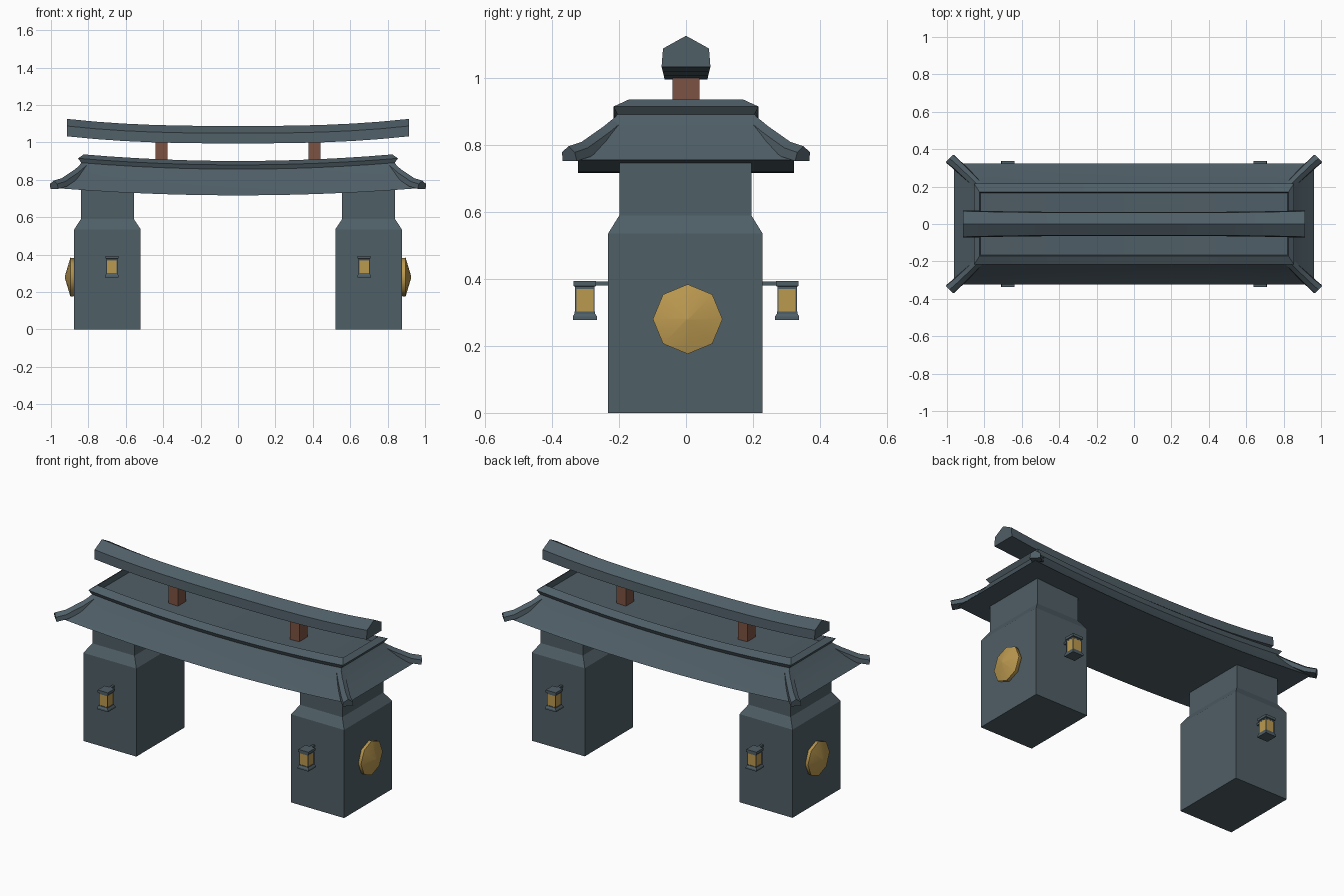
import bpy, bmesh, math
from mathutils import Vector

if "Cube" in bpy.data.objects:
    bpy.data.objects.remove(bpy.data.objects["Cube"])


def material(name, rgb):
    m = bpy.data.materials.new(name)
    m.diffuse_color = (*rgb, 1)
    m.use_nodes = True
    m.node_tree.nodes["Principled BSDF"].inputs["Base Color"].default_value = m.diffuse_color
    return m


SLATE = material("slate", (0.078, 0.112, 0.133))
GOLD = material("gold", (0.50, 0.32, 0.08))
BROWN = material("red_brown_wood", (0.20, 0.085, 0.055))


def loft(name, rings, mat, smooth=None, caps=True):
    """Skin closed rings of points; cap the ends with fans, or with strips if caps is 'strip'."""
    bm = bmesh.new()
    vs = [[bm.verts.new(p) for p in r] for r in rings]
    n = len(rings[0])
    for a, b in zip(vs, vs[1:]):
        for i in range(n):
            j = (i + 1) % n
            bm.faces.new((a[i], a[j], b[j], b[i]))
    for r in (vs[0], vs[-1]):
        if caps == "strip":  # front edge point i pairs with back edge point n-1-i
            for i in range(n // 2 - 1):
                bm.faces.new((r[i], r[i + 1], r[n - 2 - i], r[n - 1 - i]))
        else:
            bm.faces.new(r)
    bmesh.ops.recalc_face_normals(bm, faces=bm.faces)
    me = bpy.data.meshes.new(name)
    bm.to_mesh(me)
    bm.free()
    me.materials.append(mat)
    ob = bpy.data.objects.new(name, me)
    bpy.context.collection.objects.link(ob)
    if smooth:
        bpy.ops.object.select_all(action="DESELECT")
        ob.select_set(True)
        bpy.context.view_layer.objects.active = ob
        bpy.ops.object.shade_smooth_by_angle(angle=math.radians(smooth))
    return ob


def rect(cx, cy, hx, hy, z):
    return [(cx - hx, cy - hy, z), (cx + hx, cy - hy, z), (cx + hx, cy + hy, z), (cx - hx, cy + hy, z)]


def stack(name, cx, cy, levels, mat):
    """Square-section part from (half x, half y, z) levels."""
    return loft(name, [rect(cx, cy, *l) for l in levels], mat)


def sagging_rect(hx, hy, z, lift, n=12):
    """Rectangle whose long sides curve upwards towards the ends."""
    xs = [hx * (2 * i / n - 1) for i in range(n + 1)]
    front = [(x, -hy, z + lift * (x / hx) ** 2) for x in xs]
    return front + [(x, hy, zz) for x, _, zz in reversed(front)]


# Main hipped roof and the raised rim with its sunken top panel
loft("roof", [sagging_rect(*l) for l in (
    (0.962, 0.323, 0.717, 0.038), (0.898, 0.264, 0.780, 0.036), (0.835, 0.203, 0.860, 0.034))],
    SLATE, 30, "strip")
loft("roof_rim", [sagging_rect(*l) for l in (
    (0.835, 0.203, 0.852, 0.035), (0.855, 0.216, 0.880, 0.035),
    (0.825, 0.170, 0.901, 0.035), (0.820, 0.165, 0.872, 0.030))],
    SLATE, 30, "strip")

# Top ridge beam: house-shaped section swept along a sagging line
ridge = []
for i in range(13):
    t = i / 6 - 1
    k = 0.064 + 0.009 * abs(t) ** 3
    z = 0.995 + 0.038 * abs(t) ** 2.7
    ridge.append([(0.915 * t, y, z + h) for y, h in (
        (-k, 0), (-k * 0.94, 0.055), (0, 0.093), (k * 0.94, 0.055), (k, 0))])
loft("top_ridge_beam", ridge, SLATE, 30)

for sx in (-1, 1):
    side = "left" if sx < 0 else "right"

    # Pillar with a narrowed neck
    stack(side + "_pillar", sx * 0.698, -0.002,
          [(0.178, 0.231, 0), (0.178, 0.231, 0.535), (0.142, 0.197, 0.59), (0.142, 0.197, 0.765)], SLATE)

    # Short posts carrying the ridge beam
    stack(side + "_ridge_post", sx * 0.408, 0, [(0.032, 0.04, 0.865), (0.032, 0.04, 1.02)], BROWN)

    # Eight-sided domed boss on the outer face
    loft(side + "_boss", [[(sx * x, 0.005 + r * math.sin(a * math.pi / 4), 0.28 + r * math.cos(a * math.pi / 4))
                           for a in range(8)]
                          for x, r in ((0.865, 0.09), (0.876, 0.102), (0.896, 0.104), (0.926, 0.004))],
         GOLD, 50)

    for sy in (-1, 1):
        tag = side + ("_front" if sy < 0 else "_back")

        # Hip beams running out to upturned corners
        d = Vector((sx, sy, 0)).normalized()
        w = Vector((-d.y, d.x, 0))
        path = [(0.80, 0.170, 0.868, 0.026), (0.865, 0.238, 0.812, 0.026),
                (0.935, 0.305, 0.765, 0.028), (0.982, 0.347, 0.752, 0.030)]
        rings = []
        for i, (x, y, z, k) in enumerate(path):
            p = Vector((sx * x, sy * y, z))
            top = p + d * (0.010 if i < 3 else 0.006)
            rings.append([p - w * k, top - w * k * 0.9 + Vector((0, 0, 0.026)),
                          top + Vector((0, 0, 0.044)),
                          top + w * k * 0.9 + Vector((0, 0, 0.026)), p + w * k])
        loft(tag + "_hip_beam", rings, SLATE, 30)

        # Lantern: base, glowing body, corner bars, cap and wall arm
        lx, ly = sx * 0.674, sy * 0.302
        stack(tag + "_lantern_base", lx, ly,
              [(0.036, 0.036, 0.278), (0.036, 0.036, 0.288), (0.031, 0.031, 0.296), (0.031, 0.031, 0.302)], SLATE)
        stack(tag + "_lantern_body", lx, ly, [(0.028, 0.028, 0.30), (0.028, 0.028, 0.372)], GOLD)
        for bx in (-1, 1):
            for by in (-1, 1):
                stack(tag + "_lantern_bar", lx + bx * 0.0275, ly + by * 0.0275,
                      [(0.002, 0.002, 0.30), (0.002, 0.002, 0.372)], SLATE)
        stack(tag + "_lantern_cap", lx, ly,
              [(0.029, 0.029, 0.370), (0.029, 0.029, 0.377), (0.034, 0.034, 0.379), (0.034, 0.034, 0.394)], SLATE)
        stack(tag + "_lantern_arm", lx, sy * 0.25, [(0.007, 0.025, 0.380), (0.007, 0.025, 0.392)], SLATE)
